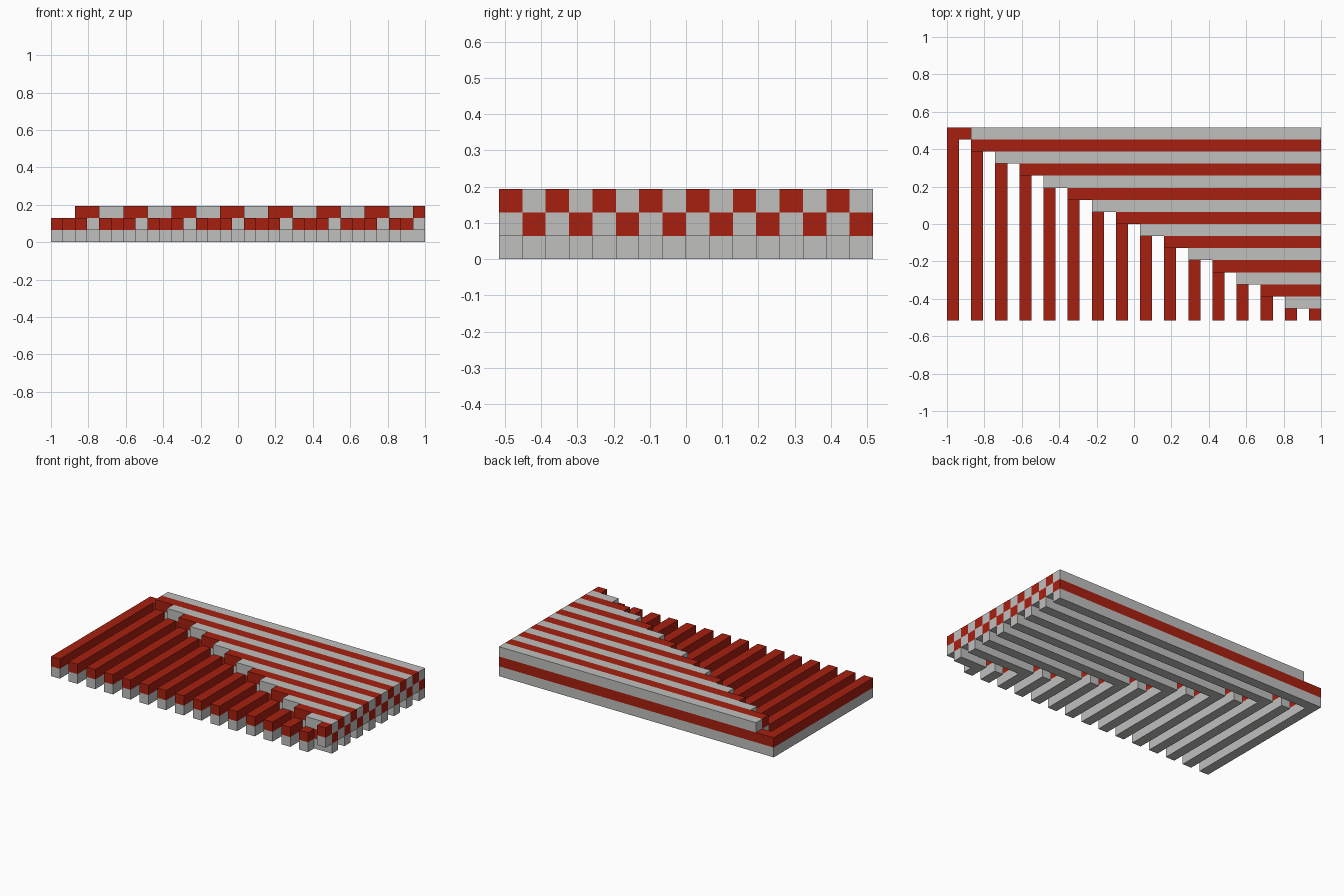
import bpy

cube = bpy.data.objects.get("Cube")
if cube:
    bpy.data.objects.remove(cube, do_unlink=True)

COLS, ROWS = 31, 16
U = 2 / COLS  # one brick width


def make_material(name, color):
    mat = bpy.data.materials.new(name)
    mat.use_nodes = True
    mat.diffuse_color = color
    mat.node_tree.nodes["Principled BSDF"].inputs["Base Color"].default_value = color
    return mat


gray = make_material("light gray", (0.53, 0.525, 0.52, 1))
red = make_material("brick red", (0.39, 0.014, 0.005, 1))


def bar(name, x0, x1, y0, y1, layer, mat):
    """Square bar given in brick units, counted from the front -x corner."""
    size = ((x1 - x0) * U, (y1 - y0) * U, U)
    bpy.ops.mesh.primitive_cube_add(size=1)
    obj = bpy.context.object
    obj.name = name
    for v in obj.data.vertices:
        v.co = [c * s for c, s in zip(v.co, size)]
    obj.location = (((x0 + x1) / 2 - COLS / 2) * U,
                    ((y0 + y1) / 2 - ROWS / 2) * U,
                    (layer + 0.5) * U)
    obj.data.materials.append(mat)


for k in range(ROWS):
    left, front = 2 * k, ROWS - 1 - k
    back = front + 1
    even = k % 2 == 0

    # Bars running front to back, gray below and red above
    if front > 0:
        bar("lower_long_bar", left, left + 1, 0, front, 0, gray)
        bar("upper_long_bar", left, left + 1, 0, front, 1, red)

    # Bars running sideways, with the bottom course only on every other row
    if even:
        bar("bottom_cross_bar", left, COLS, front, back, 0, gray)
    bar("middle_cross_bar", left, COLS, front, back, 1, red if even else gray)
    bar("top_cross_bar", max(left, 2), COLS, front, back, 2, gray if even else red)
